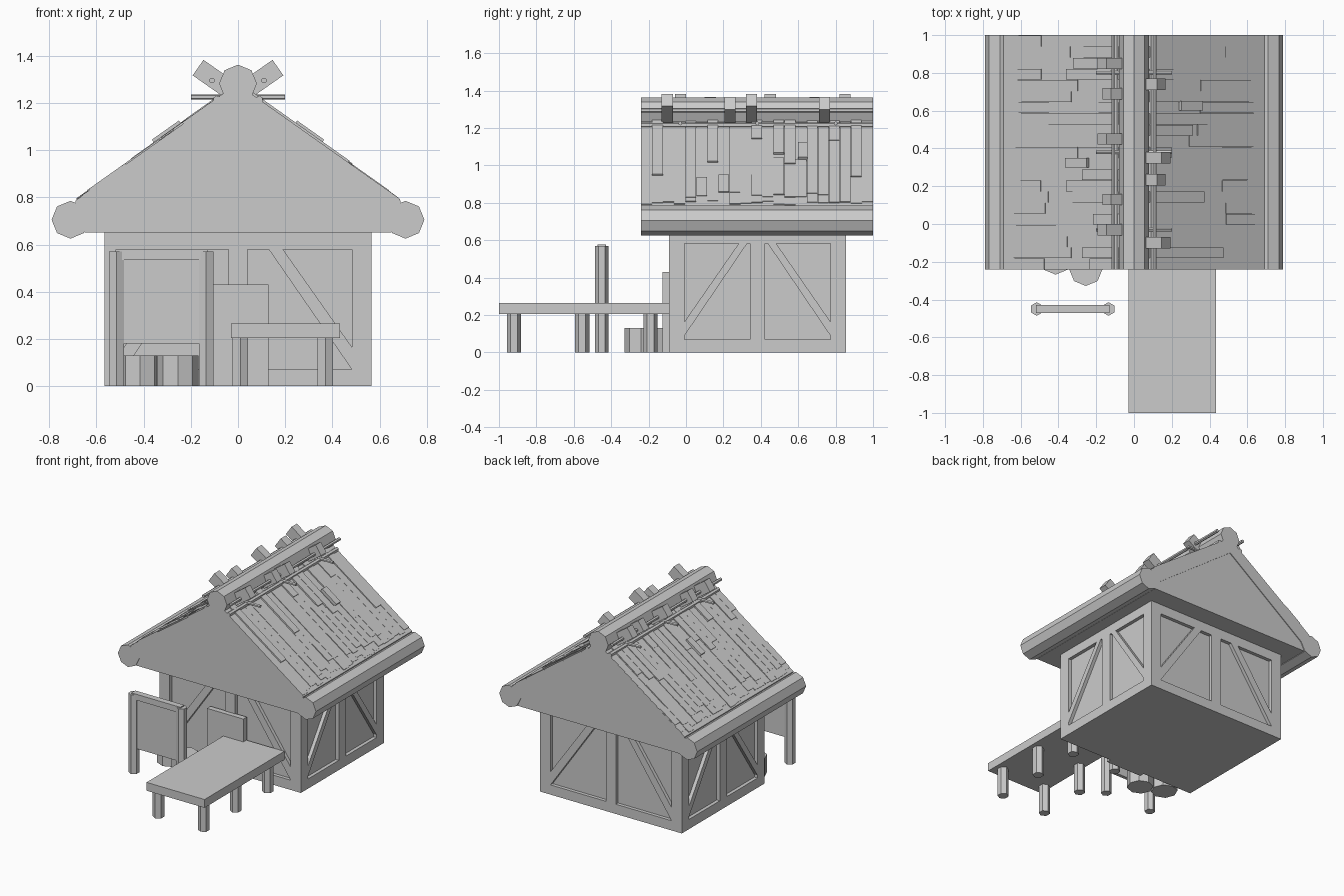
import bpy, bmesh, math, random
from mathutils import Matrix, Vector

if "Cube" in bpy.data.objects:
    bpy.data.objects.remove(bpy.data.objects["Cube"])

random.seed(4)


def finish(name, bm):
    bmesh.ops.recalc_face_normals(bm, faces=bm.faces)
    me = bpy.data.meshes.new(name)
    bm.to_mesh(me)
    bm.free()
    ob = bpy.data.objects.new(name, me)
    bpy.context.collection.objects.link(ob)
    return ob


def add_box(bm, lo, hi, frame=Matrix()):
    lo, hi = Vector(lo), Vector(hi)
    m = frame @ Matrix.Translation((lo + hi) / 2) @ Matrix.Diagonal((*(hi - lo), 1))
    bmesh.ops.create_cube(bm, size=1, matrix=m)


def box(name, lo, hi):
    bm = bmesh.new()
    add_box(bm, lo, hi)
    return finish(name, bm)


def add_prism(bm, pts, axis, a, b):
    """Extrude a (horizontal, z) outline along the x or y axis."""
    def put(p, d):
        return (d, p[0], p[1]) if axis == 'x' else (p[0], d, p[1])
    A = [bm.verts.new(put(p, a)) for p in pts]
    B = [bm.verts.new(put(p, b)) for p in pts]
    bm.faces.new(A)
    bm.faces.new(B[::-1])
    n = len(pts)
    for i in range(n):
        bm.faces.new((A[i], B[i], B[(i + 1) % n], A[(i + 1) % n]))


def prism(name, pts, axis, a, b):
    bm = bmesh.new()
    add_prism(bm, pts, axis, a, b)
    return finish(name, bm)


def ring(cx, cz, r, n=8):
    return [(cx + r * math.sin(math.tau * i / n), cz + r * math.cos(math.tau * i / n)) for i in range(n)]


def post(name, x, y, r, z, n):
    bm = bmesh.new()
    bmesh.ops.create_cone(bm, cap_ends=True, segments=n, radius1=r, radius2=r, depth=z,
                          matrix=Matrix.Translation((x, y, z / 2)))
    return finish(name, bm)


# timber framed walls: box with recessed panels either side of diagonal braces
walls = box("walls", (-.565, -.09, 0), (.565, .855, .65))
front_panels = [[(.19, .58), (.483, .58), (.483, .165)],
                [(.04, .07), (.04, .58), (.13, .58), (.483, .07)]]
side_panels = [[(.10, .583), (.39, .583), (.39, .165)],
               [(.04, .07), (.04, .583), (.055, .583), (.39, .09), (.39, .07)]]
D = .025
bm = bmesh.new()
for s in (-1, 1):
    for pts in front_panels:
        outline = [(s * u, z) for u, z in pts]
        add_prism(bm, outline, 'y', -.2, -.09 + D)
        add_prism(bm, outline, 'y', .855 - D, .95)
    for pts in side_panels:
        outline = [(.382 + s * u, z) for u, z in pts]
        add_prism(bm, outline, 'x', -.7, -.565 + D)
        add_prism(bm, outline, 'x', .565 - D, .7)
cutter = finish("panel_cutter", bm)
cutter.hide_render = True
mod = walls.modifiers.new("panels", 'BOOLEAN')
mod.operation = 'DIFFERENCE'
mod.solver = 'EXACT'
mod.object = cutter
bpy.context.view_layer.objects.active = walls
bpy.ops.object.modifier_apply(modifier=mod.name)
bpy.data.objects.remove(cutter)

# roof body, slopes and logs
Y0, Y1 = -.24, 1.0
prism("gable", [(-.65, .65), (.65, .65), (.62, .71), (0, 1.165), (-.62, .71)], 'y', Y0 + .006, Y1 - .006)
for s, side in ((-1, "left"), (1, "right")):
    prism(side + "_roof_slope",
          [(0, 1.165), (0, 1.273), (s * .69, .785), (s * .65, .65), (s * .62, .71)], 'y', Y0, Y1)
    prism(side + "_eave_log", ring(s * .71, .705, .08), 'y', Y0, Y1)
prism("ridge_log", ring(0, 1.282, .08), 'y', Y0, Y1)

# weathered roof planks laid down each slope
ang = math.atan2(.488, .69)
c, sn = math.cos(ang), math.sin(ang)
for s, side in ((-1, "left"), (1, "right")):
    frame = Matrix(((s * c, 0, s * sn, 0), (0, 1, 0, 0), (-sn, 0, c, 1.273), (0, 0, 0, 1)))
    bm = bmesh.new()
    rows = 21
    w = (Y1 - Y0) / rows
    for i in range(rows):
        y = Y0 + i * w
        add_box(bm, (.06, y, -.02), (random.uniform(.80, .84), y + w * .98, random.uniform(.002, .006)), frame)
        if random.random() < .65:
            end = random.uniform(.22, .62)
            add_box(bm, (.06, y, 0), (end, y + w * .96, random.uniform(.009, .014)), frame)
        if random.random() < .6:
            start = random.uniform(.35, .6)
            add_box(bm, (start, y, 0), (random.uniform(.72, .78), y + w * .96, .008), frame)
    patch = .3 if s < 0 else .6
    add_box(bm, (.29, patch, 0), (.43, patch + .05, .024), frame)
    finish(side + "_roof_planks", bm)

# short blocks leaning out of the ridge on both sides
for s, side, ys in ((-1, "left", (-.03, .13, .45, .69, .85)), (1, "right", (-.10, .235, .35, .74))):
    a = math.radians(35)
    frame = Matrix(((s * math.cos(a), 0, -s * math.sin(a), 0), (0, 1, 0, 0),
                    (math.sin(a), 0, math.cos(a), 1.225), (0, 0, 0, 1)))
    bm = bmesh.new()
    for i, y in enumerate(ys):
        tip = .21 if i % 2 == 0 else .18
        add_box(bm, (.02, y - .03, -.035), (tip, y + .03, .045), frame)
    finish(side + "_ridge_blocks", bm)
    prism(side + "_ridge_rod", ring(s * .11, 1.295, .012, 6), 'y', Y0, Y1)
    prism(side + "_lower_rod", ring(s * .09, 1.215, .016, 6), 'y', Y0, Y1)

# thin sticks crossing under the ridge
for i, y in enumerate((-.03, .38, .80)):
    prism("cross_stick_%d" % i, ring(y, 1.225, .011, 6), 'x', -.2, .2)

# door slab leaning on the front wall
box("door", (-.16, -.125, 0), (.13, -.085, .43))

# long table with six hexagonal legs
box("table_top", (-.03, -1, .205), (.433, -.09, .265))
for i, y in enumerate((-.92, -.555, -.19)):
    for x, side in ((.01, "left"), (.37, "right")):
        post("table_leg_%s_%d" % (side, i), x, y, .038, .21, 6)

# notice board between two posts
for x, side in ((-.515, "left"), (-.135, "right")):
    post("board_post_" + side, x, -.45, .036, .57, 6)
box("board_panel", (-.5, -.462, .18), (-.15, -.438, .535))
box("board_top_rail", (-.52, -.472, .535), (-.13, -.428, .578))

# low stumps in front of the wall
post("stump_right", -.255, -.24, .088, .13, 8)
post("stump_left", -.415, -.18, .088, .13, 8)
